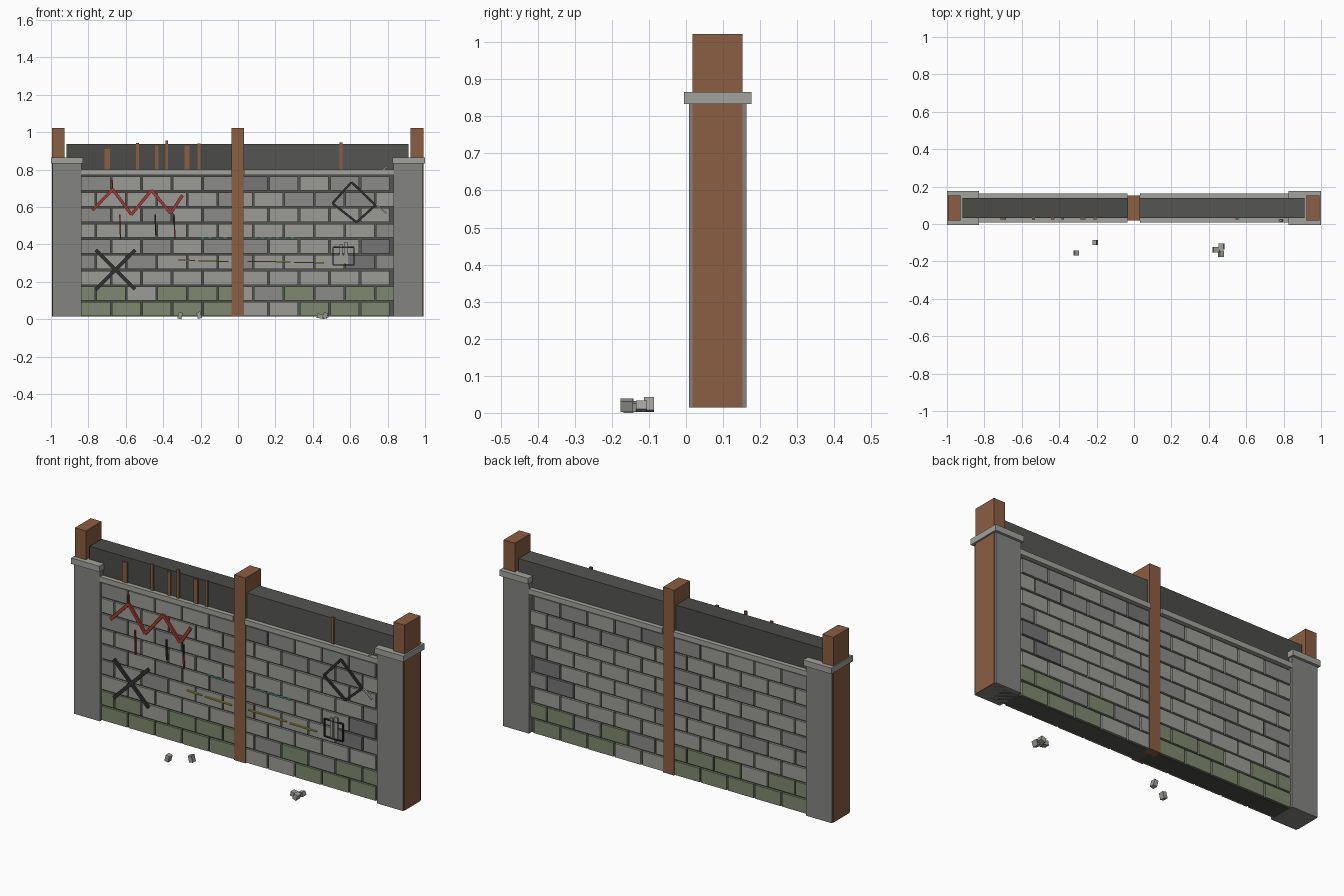
import bpy, bmesh, math, random
from mathutils import Matrix, Vector

if "Cube" in bpy.data.objects:
    bpy.data.objects.remove(bpy.data.objects["Cube"])

random.seed(4)
MATS = {
    "stone_light": (0.33, 0.33, 0.31), "stone_mid": (0.26, 0.26, 0.25),
    "stone_dark": (0.18, 0.18, 0.18), "moss": (0.21, 0.25, 0.16),
    "pillar": (0.23, 0.23, 0.22), "cap": (0.36, 0.36, 0.34),
    "core_a": (0.07, 0.07, 0.065), "core_b": (0.09, 0.09, 0.085),
    "rust": (0.26, 0.11, 0.055), "red": (0.38, 0.04, 0.035),
    "black": (0.03, 0.03, 0.03), "yellow": (0.5, 0.4, 0.05),
    "teal": (0.1, 0.45, 0.4),
}


def mat(key):
    m = bpy.data.materials.get(key)
    if not m:
        m = bpy.data.materials.new(key)
        m.diffuse_color = (*MATS[key], 1)
        m.use_nodes = True
        m.node_tree.nodes["Principled BSDF"].inputs["Base Color"].default_value = m.diffuse_color
    return m


def add_box(bm, lo, hi, rot=None):
    lo, hi = Vector(lo), Vector(hi)
    m = Matrix.Translation((lo + hi) / 2) @ (rot or Matrix()) @ Matrix.Diagonal((*(hi - lo), 1))
    bmesh.ops.create_cube(bm, size=1, matrix=m)


def finish(bm, name, key):
    me = bpy.data.meshes.new(name)
    bm.to_mesh(me)
    bm.free()
    me.materials.append(mat(key))
    ob = bpy.data.objects.new(name, me)
    bpy.context.collection.objects.link(ob)
    return ob


def boxes(name, key, items):
    bm = bmesh.new()
    for it in items:
        add_box(bm, *it)
    return finish(bm, name, key)


def strokes(name, key, segs, w, y0=0.013, y1=0.025):
    """Flat painted bars lying on the wall face, each from (x, z) to (x, z)."""
    bm = bmesh.new()
    for (xa, za), (xb, zb) in segs:
        length = math.hypot(xb - xa, zb - za)
        cx, cz = (xa + xb) / 2, (za + zb) / 2
        add_box(bm, (cx - length / 2, y0, cz - w / 2), (cx + length / 2, y1, cz + w / 2),
                Matrix.Rotation(-math.atan2(zb - za, xb - xa), 4, 'Y'))
    return finish(bm, name, key)


BASE = 0.014

# Wall core, rising above the stonework as a dark parapet
boxes("core_left", "core_a", [((-0.917, 0.033, BASE), (-0.002, 0.138, 0.936))])
boxes("core_right", "core_b", [((-0.002, 0.033, BASE), (0.912, 0.138, 0.936))])

# Timber posts
for name, x0, x1 in (("post_left", -0.994, -0.928), ("post_middle", -0.036, 0.032),
                     ("post_right", 0.923, 0.991)):
    boxes(name, "rust", [((x0, 0.018, BASE), (x1, 0.153, 1.022))])

# End pillars with caps
for side, x0, x1 in (("left", -0.992, -0.837), ("right", 0.832, 0.987)):
    boxes("pillar_" + side, "pillar", [((x0, 0.008, BASE), (x1, 0.163, 0.835))])
for side, x0, x1 in (("left", -1.0, -0.83), ("right", 0.826, 1.0)):
    boxes("pillar_cap_" + side, "cap", [((x0, -0.006, 0.833), (x1, 0.177, 0.865))])

# Coping strip, split by the middle post
boxes("coping", "cap", [((-0.837, 0.009, 0.772), (-0.036, 0.162, 0.8)),
                        ((0.032, 0.009, 0.772), (0.832, 0.162, 0.8))])

# Stone blocks in running bond, passing right through the wall
groups = {k: [] for k in ("stone_light", "stone_mid", "stone_dark", "moss")}
ROWS, H, W, GAP = 9, 0.0838, 0.163, 0.009
for start, lo, hi in ((-0.837, -0.837, -0.036), (0.005, 0.032, 0.832)):
    for r in range(ROWS):
        z = 0.017 + r * H
        x = start - (W / 2 if r % 2 else 0)
        while x < hi - 0.02:
            a, b = max(x, lo), min(x + W - GAP, hi)
            x += W
            if b - a < 0.012:
                continue
            c = (a + b) / 2
            mossy = (r == 0 and (c < -0.5 or -0.5 < c < 0 or c > 0.33)) or (
                r == 1 and (c < -0.57 or -0.43 < c < 0 or 0.22 < c < 0.4 or c > 0.65))
            dark = (r in (3, 4) and 0.6 < c < 0.76) or (r == 8 and 0 < c < 0.2)
            key = "moss" if mossy else "stone_dark" if dark else random.choice(
                ("stone_light", "stone_light", "stone_mid"))
            j = random.uniform(-0.001, 0.001)
            groups[key].append(((a, 0.022 + j, z), (b, 0.149 - j, z + H - GAP)))
for key, items in groups.items():
    boxes("blocks_" + key, key, items)

# Rust streaks standing on the coping against the parapet
boxes("rust_streaks", "rust", [((x - w / 2, 0.025, 0.8), (x + w / 2, 0.035, top)) for x, w, top in (
    (-0.7, 0.03, 0.91), (-0.537, 0.016, 0.942), (-0.435, 0.02, 0.928), (-0.38, 0.014, 0.955),
    (-0.273, 0.026, 0.93), (-0.208, 0.015, 0.94), (0.551, 0.015, 0.945))])

# Red zigzag with drips
zig = [(-0.778, 0.583), (-0.67, 0.695), (-0.57, 0.56), (-0.462, 0.69), (-0.36, 0.567), (-0.297, 0.663)]
strokes("zigzag", "red", list(zip(zig, zig[1:])), 0.016)
strokes("red_drips", "red", [((-0.628, 0.43), (-0.632, 0.56)), ((-0.67, 0.69), (-0.672, 0.745)),
                             ((-0.337, 0.43), (-0.34, 0.5))], 0.007)
strokes("dark_drips", "black", [((-0.44, 0.45), (-0.443, 0.56)), ((-0.34, 0.5), (-0.342, 0.56))], 0.007)

# Black cross and diamond
strokes("cross", "black", [((-0.76, 0.37), (-0.55, 0.16)), ((-0.76, 0.16), (-0.55, 0.37))], 0.018)
dia = [(0.607, 0.733), (0.735, 0.61), (0.634, 0.519), (0.505, 0.62)]
strokes("diamond", "black", list(zip(dia, dia[1:] + dia[:1])), 0.012)

# Scratches, dashed underline and faint dotted line
strokes("scratch", "cap", [((0.74, 0.61), (0.794, 0.567)), ((0.778, 0.8), (0.795, 0.815))], 0.008)
strokes("underline", "yellow", [((-0.32, 0.318), (-0.23, 0.314)), ((-0.21, 0.313), (-0.05, 0.308)),
                                ((0.05, 0.31), (0.28, 0.307)), ((0.3, 0.304), (0.46, 0.302))], 0.006)
strokes("dashes", "teal", [((x, 0.433), (x + 0.022, 0.433)) for x in
                           [-0.2 + 0.04 * i for i in range(13)] if abs(x) > 0.05], 0.006)

# Small framed vent with two slats
vent = [(0.508, 0.29), (0.62, 0.29), (0.62, 0.385), (0.508, 0.385)]
strokes("vent_frame", "black", list(zip(vent, vent[1:] + vent[:1])), 0.006)
boxes("vent_slats", "stone_light", [((0.543, 0.014, 0.295), (0.56, 0.024, 0.40)),
                                    ((0.568, 0.014, 0.295), (0.588, 0.024, 0.41))])

# Rubble chips on the ground in front
for i, (x, y, sx, sy, sz, ang) in enumerate((
        (-0.31, -0.155, 0.022, 0.028, 0.034, 14), (-0.208, -0.1, 0.022, 0.027, 0.036, -14),
        (0.44, -0.138, 0.036, 0.03, 0.024, 10), (0.468, -0.12, 0.028, 0.03, 0.024, -18),
        (0.466, -0.16, 0.024, 0.034, 0.03, 20))):
    a = abs(math.radians(ang))
    h = (sz * math.cos(a) + sx * math.sin(a)) / 2 + (0.002 if i else 0)
    boxes("rubble_%d" % (i + 1), "cap" if i % 2 else "stone_light",
          [((x - sx / 2, y - sy / 2, h - sz / 2), (x + sx / 2, y + sy / 2, h + sz / 2),
            Matrix.Rotation(math.radians(ang), 4, 'Y'))])
